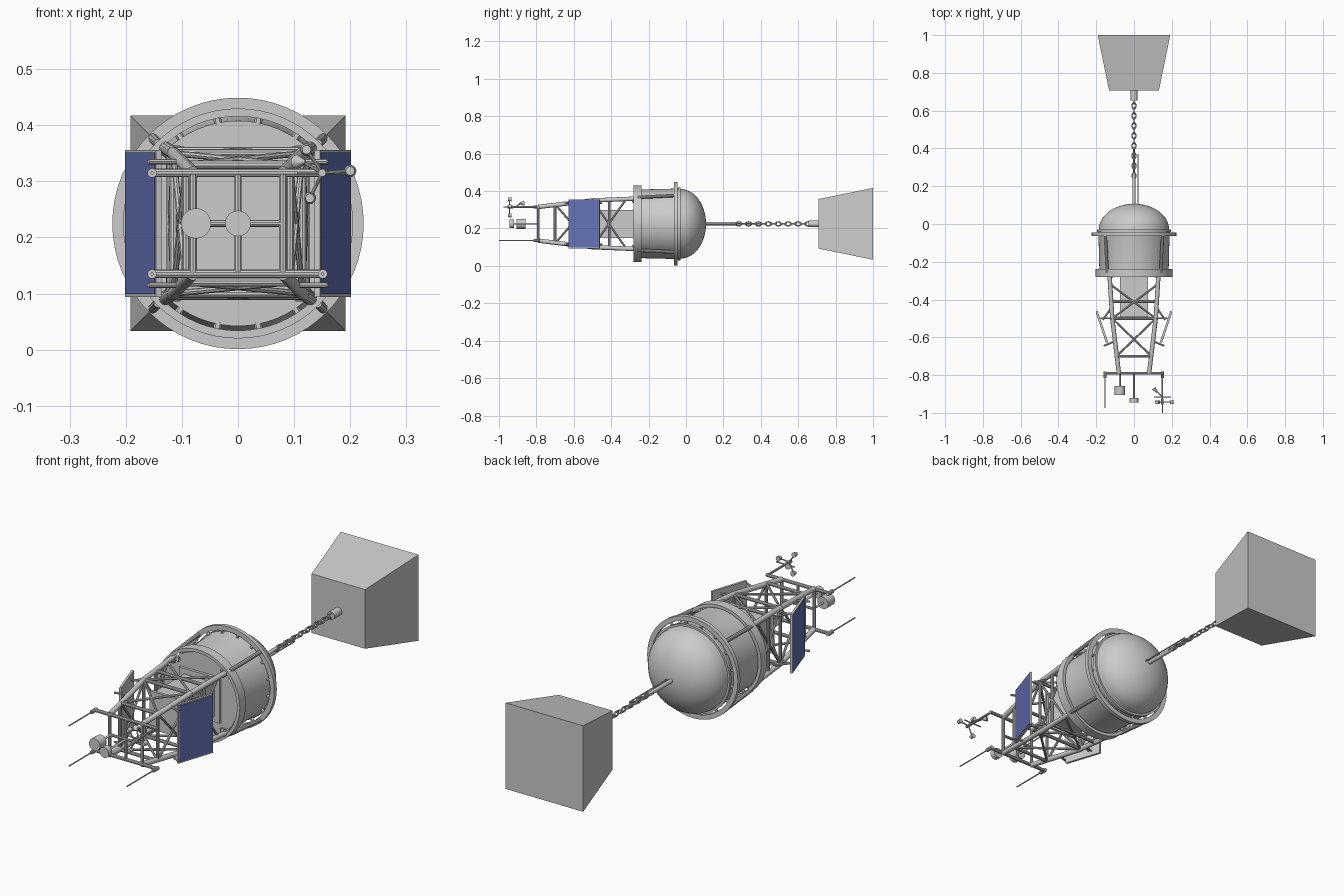
import bpy, bmesh, math
from mathutils import Vector, Matrix

if "Cube" in bpy.data.objects:
    bpy.data.objects.remove(bpy.data.objects["Cube"])

CZ = 0.225  # height of the buoy axis, which runs along y


def P(x, y, z):
    """Point given relative to the buoy axis."""
    return Vector((x, y, z + CZ))


def finish(name, bm, smooth=True):
    bmesh.ops.recalc_face_normals(bm, faces=bm.faces[:])
    me = bpy.data.meshes.new(name)
    bm.to_mesh(me)
    bm.free()
    ob = bpy.data.objects.new(name, me)
    bpy.context.collection.objects.link(ob)
    if smooth:
        bpy.ops.object.select_all(action='DESELECT')
        ob.select_set(True)
        bpy.context.view_layer.objects.active = ob
        bpy.ops.object.shade_smooth_by_angle(angle=math.radians(35))
    return ob


def rod(bm, a, b, r, r2=None, seg=10):
    d = b - a
    m = Matrix.Translation((a + b) / 2) @ d.to_track_quat('Z', 'Y').to_matrix().to_4x4()
    bmesh.ops.create_cone(bm, cap_ends=True, segments=seg, radius1=r,
                          radius2=r if r2 is None else r2, depth=d.length, matrix=m)


def rods(name, items, seg=10):
    bm = bmesh.new()
    for a, b, r in items:
        rod(bm, P(*a), P(*b), r, seg=seg)
    return finish(name, bm)


def lathe(name, prof, seg=64, closed=False):
    """Spin (radius, y) points around the buoy axis."""
    bm = bmesh.new()
    vs = [bm.verts.new(P(r, y, 0)) for r, y in prof]
    es = [bm.edges.new(p) for p in zip(vs, vs[1:])]
    if closed:
        es.append(bm.edges.new((vs[-1], vs[0])))
    bmesh.ops.spin(bm, geom=vs + es, cent=P(0, 0, 0), axis=(0, 1, 0),
                   angle=2 * math.pi, steps=seg)
    bmesh.ops.remove_doubles(bm, verts=bm.verts[:], dist=1e-5)
    return finish(name, bm)


def box(name, c, size, rot=0.0):
    bm = bmesh.new()
    bmesh.ops.create_cube(bm, size=1, matrix=Matrix.Translation(P(*c))
                          @ Matrix.Rotation(rot, 4, 'Z') @ Matrix.Diagonal((*size, 1)))
    return finish(name, bm, False)


# Float hull with domed underside
dome = [(0.186 * math.cos(t), -0.03 + 0.137 * math.sin(t))
        for t in [i * math.pi / 28 for i in range(14)]]
lathe("hull", [(0, -0.262), (0.183, -0.262), (0.188, -0.06), (0.192, -0.045)] + dome + [(0, 0.107)])


def ring(name, r0, r1, y0, y1):
    lathe(name, [(r0, y0), (r1, y0), (r1, y1), (r0, y1)], closed=True)


# Guard rings and struts
ring("bumper_ring", 0.203, 0.224, -0.064, -0.046)
ring("hull_seam_ring", 0.18, 0.195, -0.042, -0.030)
ring("deck_ring", 0.191, 0.205, -0.28, -0.237)
items = []
for k in range(4):
    a = math.pi / 4 + k * math.pi / 2
    c, s = math.cos(a), math.sin(a)
    items.append(((.215 * c, -.05, .215 * s), (.2 * c, -.26, .2 * s), .009))
    items.append(((.2 * c, -.25, .2 * s), (.17 * c, -.285, .17 * s), .009))
rods("guard_struts", items)
items = []
for k in range(16):
    a = (k + .5) * math.pi / 8
    c, s = math.cos(a), math.sin(a)
    for r0, r1, y in ((.185, .208, -.055), (.178, .196, -.256)):
        items.append(((r0 * c, y, r0 * s), (r1 * c, y, r1 * s), .007))
rods("ring_spacers", items, 6)

# Equipment box inside the tower
box("equipment_box", (0, -.38, 0), (.15, .24, .15))
box("equipment_box_lid", (0, -.497, 0), (.17, .012, .17))
box("equipment_box_base", (0, -.268, 0), (.2, .012, .2))

# Lattice tower
LEVELS = [(-.26, .13, .135), (-.32, .124, .132), (-.41, .12, .129),
          (-.5, .115, .125), (-.70, .093, .105), (-.79, .08, .09)]
Y = {y: (y, x, z) for y, x, z in LEVELS}


def corners(y):
    _, x, z = Y[y]
    return [(x, y, z), (-x, y, z), (-x, y, -z), (x, y, -z)]


legs, bars, braces = [], [], []
for y0, y1 in ((-.26, -.5), (-.5, -.79)):
    legs += [(a, b, .0115) for a, b in zip(corners(y0), corners(y1))]
for y in (-.41, -.5, -.70, -.79):
    c = corners(y)
    bars += [(c[i], c[i - 1], .0075) for i in range(4)]
for y0, y1 in ((-.32, -.5), (-.5, -.70)):
    a, b = corners(y0), corners(y1)
    for i in range(4):
        braces += [(a[i], b[i - 1], .0055), (a[i - 1], b[i], .0055)]
rods("tower_legs", legs, 12)
rods("tower_crossbars", bars)
rods("tower_braces", braces, 8)
for sx in (1, -1):
    for sz in (1, -1):
        box("leg_foot", (sx * .125, -.266, sz * .13), (.045, .012, .018))

# Mast head frame
rods("head_frame", [((-.155, -.79, .09), (.155, -.79, .09), .0075),
                    ((-.155, -.79, -.09), (.155, -.79, -.09), .0075),
                    ((0, -.79, -.09), (0, -.79, .09), .007),
                    ((-.08, -.79, 0), (.08, -.79, 0), .006)])

# Whip antennas
for x, z, tip in ((-.153, .09, -.975), (-.153, -.09, -.975), (.151, -.09, -1.0)):
    rods("whip_antenna", [((x, -.78, z), (x, -.815, z), .0085), ((x, -.8, z), (x, tip, z), .0028)])

# Lanterns
rods("side_lantern", [((-.075, -.79, 0), (-.075, -.86, 0), .005),
                      ((-.075, -.858, 0), (-.075, -.906, 0), .027)], 24)
rods("centre_lantern", [((0, -.79, 0), (0, -.92, 0), .005),
                        ((0, -.92, 0), (0, -.945, 0), .023)], 24)

# Wind gauge with three cups and a vane
ax, az = .15, .09
bm = bmesh.new()
rod(bm, P(ax, -.79, az), P(ax, -.955, az), .005)
rod(bm, P(ax, -.925, az), P(ax, -.955, az), .007)
for ang in (4, 124, 244):
    c, s = math.cos(math.radians(ang)), math.sin(math.radians(ang))
    e = (ax + .05 * c, -.943, az + .05 * s)
    rod(bm, P(ax, -.943, az), P(*e), .003)
    rod(bm, P(e[0], -.934, e[2]), P(e[0], -.952, e[2]), .011, .008, 12)
rod(bm, P(ax + .045, -.915, az), P(ax - .045, -.915, az), .003)
rod(bm, P(ax - .045, -.87, az + .02), P(ax - .03, -.892, az + .02), .013, .002)
rod(bm, P(ax - .035, -.88, az + .02), P(ax, -.915, az), .003)
finish("wind_gauge", bm)

# Solar panels
blue = bpy.data.materials.new("solar_blue")
blue.diffuse_color = (0.13, 0.17, 0.48, 1)
blue.use_nodes = True
blue.node_tree.nodes["Principled BSDF"].inputs["Base Color"].default_value = blue.diffuse_color
for s in (1, -1):
    tilt = -s * math.atan2(.055, .165)
    n = Vector((math.cos(tilt), math.sin(tilt), 0)) * s
    c = Vector((s * .169, -.545, 0))
    box("solar_panel_frame", c, (.010, .174, .262), tilt)
    cells = box("solar_cells", c + n * .0045, (.004, .165, .252), tilt)
    cells.data.materials.append(blue)
    items = []
    for z in (.11, -.11):
        items += [((s * .165, -.508, z), (s * .125, -.45, z), .005),
                  ((s * .16, -.645, z), (s * .1, -.62, z), .005),
                  ((s * .178, -.5, z), (s * .115, -.5, z), .004)]
    rods("panel_brackets", items, 8)

# Mooring rod
rods("mooring_rod", [((0, .1, 0), (0, .27, 0), .009), ((.021, .1, 0), (.021, .37, 0), .003)], 14)


# Mooring chain
def link(bm, c, half, wid, r, roll):
    n, m = 16, 6
    rows = []
    for i in range(n):
        t = 2 * math.pi * i / n
        d = Vector((math.cos(t), math.sin(t), 0))
        row = []
        for j in range(m):
            p = 2 * math.pi * j / m
            v = Vector((wid * d.x, half * d.y, 0)) + d * (r * math.cos(p)) + Vector((0, 0, r * math.sin(p)))
            row.append(bm.verts.new(c + Matrix.Rotation(roll, 3, 'Y') @ v))
        rows.append(row)
    for i in range(n):
        for j in range(m):
            a, b = rows[i], rows[(i + 1) % n]
            bm.faces.new((a[j], b[j], b[(j + 1) % m], a[(j + 1) % m]))


bm = bmesh.new()
for i in range(16):
    link(bm, P(0, .255 + i * .0265, 0), .0165, .0105, .0035, (i % 2) * math.pi / 2)
finish("mooring_chain", bm)
rods("chain_shackle", [((0, .25, 0), (0, .4, 0), .005)])

# Sinker block with its eye socket
rods("sinker_socket", [((0, .655, 0), (0, .72, 0), .018)], 20)
bm = bmesh.new()
rows = [[bm.verts.new(P(x * h, y, z * h)) for x, z in ((1, 1), (-1, 1), (-1, -1), (1, -1))]
        for y, h in ((.708, .132), (1.0, .192))]
for i in range(4):
    bm.faces.new((rows[0][i], rows[0][i - 1], rows[1][i - 1], rows[1][i]))
for r in rows:
    bm.faces.new(r)
finish("sinker_block", bm, False)
